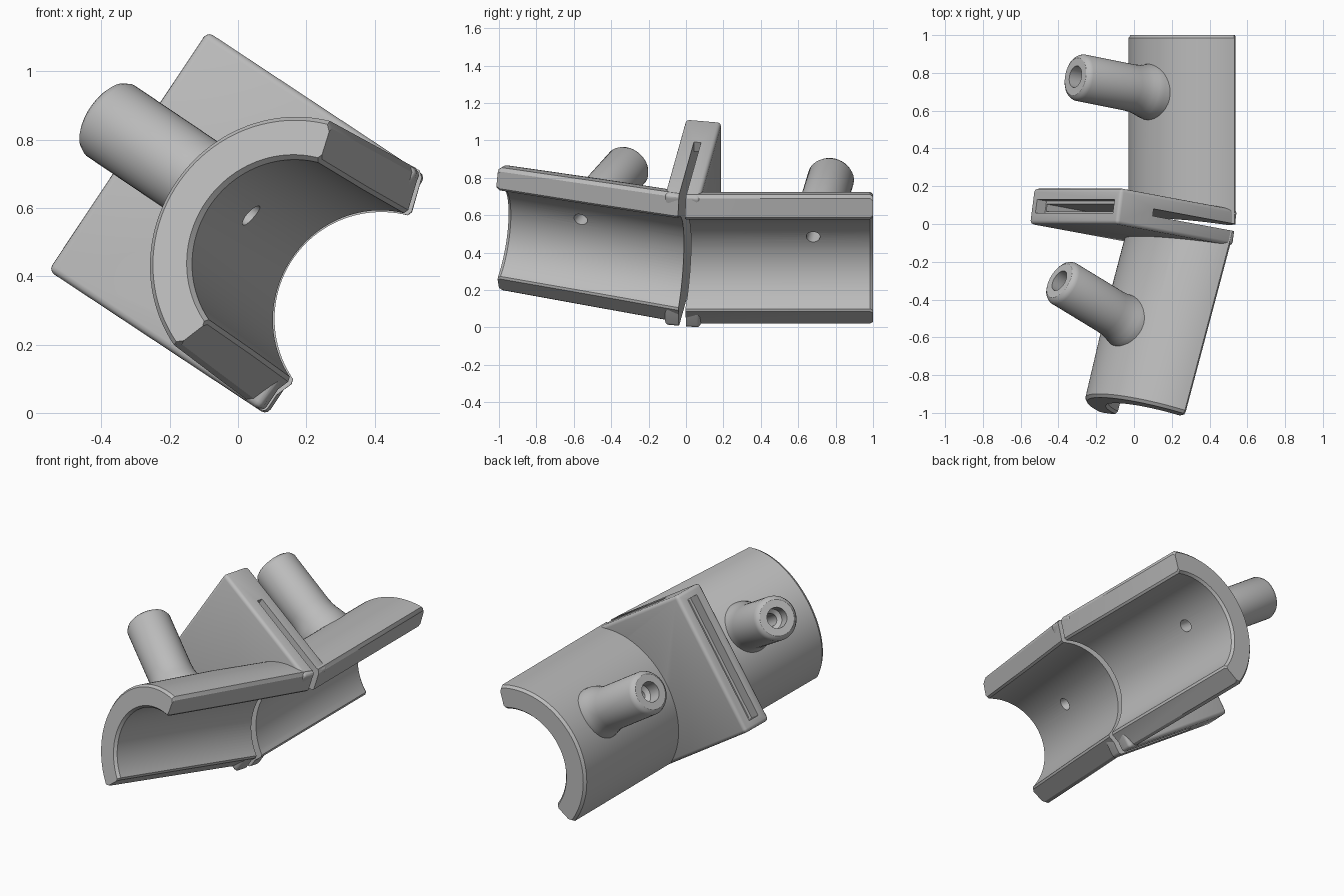
import bpy
import bmesh
from math import cos, sin, pi, radians
from mathutils import Vector, Matrix

if "Cube" in bpy.data.objects:
    bpy.data.objects.remove(bpy.data.objects["Cube"])

grey = bpy.data.materials.new("plain grey")
grey.use_nodes = True
grey.diffuse_color = (0.5, 0.5, 0.5, 1)
grey.node_tree.nodes["Principled BSDF"].inputs["Base Color"].default_value = (0.5, 0.5, 0.5, 1)


def finish(name, bm):
    bm.normal_update()
    bmesh.ops.recalc_face_normals(bm, faces=bm.faces)
    if bm.calc_volume(signed=True) < 0:
        bmesh.ops.reverse_faces(bm, faces=bm.faces)
    mesh = bpy.data.meshes.new(name)
    bm.to_mesh(mesh)
    bm.free()
    obj = bpy.data.objects.new(name, mesh)
    mesh.materials.append(grey)
    bpy.context.collection.objects.link(obj)
    return obj


def loft(name, rings):
    """Skin a list of closed rings and cap both ends."""
    bm = bmesh.new()
    loops = [[bm.verts.new(p) for p in ring] for ring in rings]
    for a, b in zip(loops, loops[1:]):
        for i in range(len(a)):
            j = (i + 1) % len(a)
            bm.faces.new((a[i], a[j], b[j], b[i]))
    bm.faces.new(loops[0])
    bm.faces.new(loops[-1])
    return finish(name, bm)


def box(name, frame, low, high, bevel=0):
    low, high = Vector(low), Vector(high)
    bm = bmesh.new()
    bmesh.ops.create_cube(bm, size=1)
    bm.transform(Matrix.Translation((low + high) / 2) @ Matrix.Diagonal(high - low).to_4x4())
    if bevel:
        bmesh.ops.bevel(bm, geom=bm.edges[:], offset=bevel, segments=3,
                        profile=0.5, affect='EDGES')
    bm.transform(frame)
    return finish(name, bm)


def lathe(name, start, end, profile):
    """Turn (distance, radius) pairs around the line from start to end."""
    axis = (end - start).normalized()
    side = axis.cross(Vector((0, 0, 1))).normalized()
    up = axis.cross(side)
    angles = [2 * pi * i / 40 for i in range(40)]
    return loft(name, [[start + axis * t + (side * cos(a) + up * sin(a)) * r
                        for a in angles] for t, r in profile])


def cut(obj, cutters):
    bpy.context.view_layer.objects.active = obj
    for c in cutters:
        mod = obj.modifiers.new("cut", 'BOOLEAN')
        mod.operation = 'DIFFERENCE'
        mod.solver = 'EXACT'
        mod.object = c
        bpy.ops.object.modifier_apply(modifier=mod.name)


# Bent centre line of the trough
BACK, BEND, FRONT = Vector((0.42, 1, 0.275)), Vector((0.42, 0, 0.275)), Vector((0.15, -1.04, 0.45))
AXIS = (FRONT - BEND).normalized()
A0, A1 = radians(74), radians(216)


def section(outer, inner):
    """Open arc section with chamfered lips, as (angle, radius) pairs."""
    n = 44
    def arc(r, trim):
        a, b = A0 + trim, A1 - trim
        return [(a + (b - a) * i / n, r) for i in range(n + 1)]
    return (arc(outer, 0.03) + [(A1, outer - 0.02), (A1, inner + 0.012)]
            + arc(inner, 0.03)[::-1] + [(A0, inner + 0.012), (A0, outer - 0.02)])


def ring(centre, points, tilted=False):
    out = []
    for a, r in points:
        p = Vector((r * cos(a), 0, r * sin(a)))
        if tilted:
            p = (p - AXIS * p.dot(AXIS)).normalized() * r
        out.append(centre + p)
    return out


# Trough shell with softened ends
shell = loft("trough_shell", [
    ring(BACK, section(0.437, 0.325)),
    ring(BACK.lerp(BEND, 0.015), section(0.45, 0.313)),
    ring(BEND, section(0.45, 0.313)),
    ring(BEND.lerp(FRONT, 0.5), section(0.437, 0.303), True),
    ring(BEND.lerp(FRONT, 0.985), section(0.425, 0.298), True),
    ring(FRONT, section(0.412, 0.31), True)])

# Hollow that follows the inside of the trough, run past both ends
circle = [2 * pi * i / 96 for i in range(96)]
hollow = loft("hollow_cutter", [
    ring(BACK, [(a, 0.316) for a in circle]),
    ring(BEND, [(a, 0.316) for a in circle]),
    ring(BEND.lerp(FRONT, 0.5), [(a, 0.306) for a in circle], True),
    ring(FRONT, [(a, 0.301) for a in circle], True)])

# Slotted guide plate across the bend
u, v = Vector((0.62, -0.115, -0.41)), Vector((-0.465, 0, -0.70))
LEN, WID = u.length, v.length
u.normalize()
v.normalize()
frame = Matrix.Translation((-0.08, 0.095, 1.11)) @ Matrix((u, v, u.cross(v))).transposed().to_4x4()
plate = box("guide_plate", frame, (0, 0, -0.096), (LEN, WID, 0.096), 0.02)

# Saw slit, its open sides and its wider mouth
slits = [
    box("slit_cutter", frame, (-0.1, 0.06, -0.019), (0.4, WID - 0.06, 0.019)),
    box("side_slit_cutter", frame, (0.22, -0.2, -0.019), (LEN + 0.3, WID + 0.2, 0.019)),
    box("mouth_cutter", frame, (-0.1, 0.05, -0.036), (0.06, WID - 0.05, 0.036))]

# Drill tubes with flared roots
bores = []
for name, base, tip in (("back", (0.188, 0.68, 0.485), (-0.31, 0.78, 0.815)),
                        ("front", (0.065, -0.58, 0.56), (-0.395, -0.30, 0.87))):
    base, tip = Vector(base), Vector(tip)
    length = (tip - base).length
    tube = lathe(name + "_drill_tube", base, tip, [
        (0, 0.15), (0.13, 0.15), (0.16, 0.143), (0.19, 0.134), (0.22, 0.128), (0.26, 0.125),
        (length - 0.03, 0.125), (length - 0.01, 0.115), (length, 0.1)])
    bore = lathe(name + "_bore_cutter", base, tip, [
        (-0.12, 0.036), (length - 0.1, 0.036), (length - 0.08, 0.058), (length + 0.1, 0.058)])
    cut(tube, [bore, hollow])
    bores.append(bore)

cut(shell, slits[:2] + bores)
cut(plate, [hollow] + slits)

# Remove helpers and smooth the parts
for helper in slits + bores + [hollow]:
    bpy.data.objects.remove(helper)
for obj in bpy.context.collection.objects:
    if obj.type == 'MESH':
        bpy.ops.object.select_all(action='DESELECT')
        obj.select_set(True)
        bpy.context.view_layer.objects.active = obj
        bpy.ops.object.shade_smooth_by_angle(angle=radians(30))
